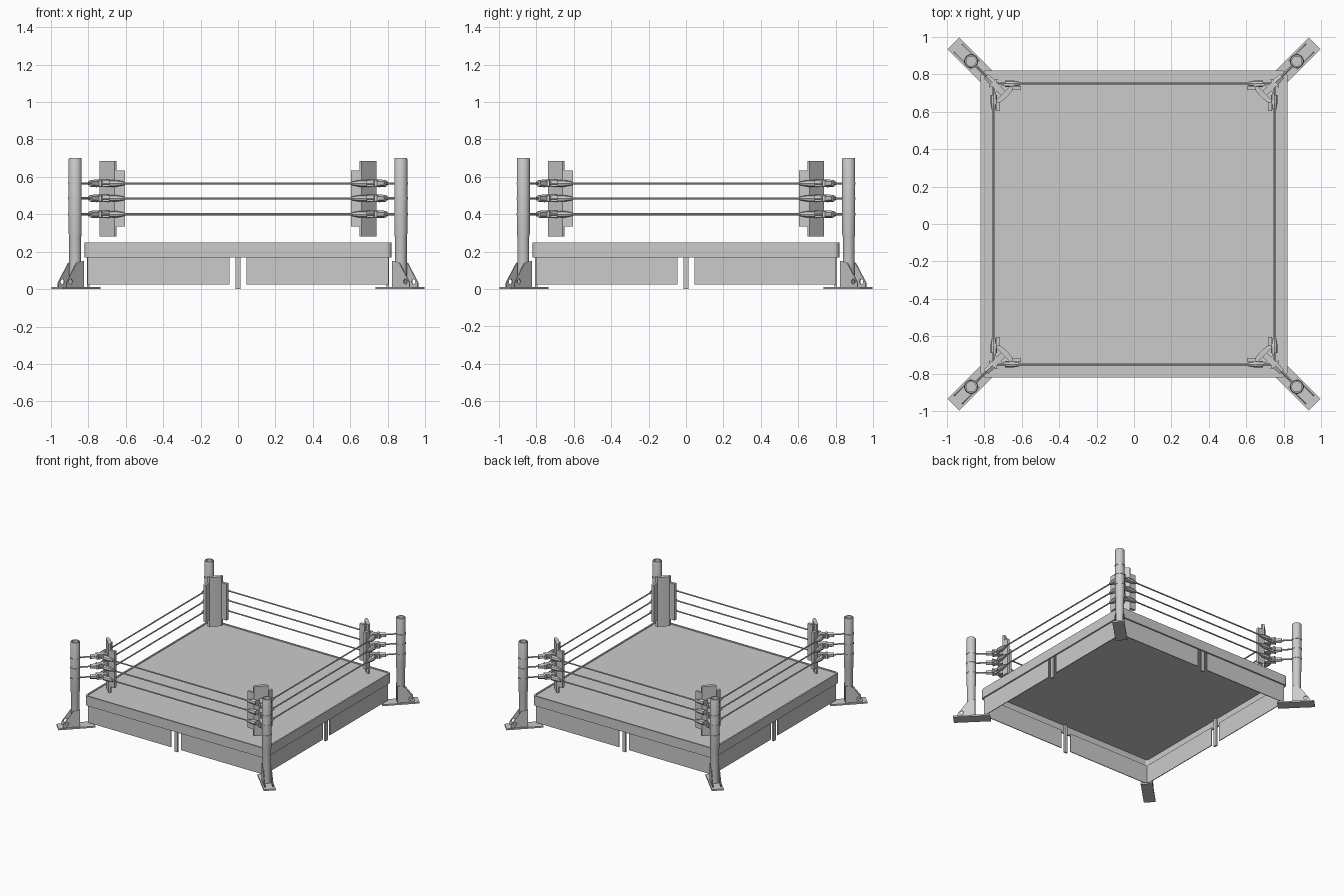
import bpy, bmesh
from math import radians, sqrt, cos, sin, pi
from mathutils import Vector, Matrix

if "Cube" in bpy.data.objects:
    bpy.data.objects.remove(bpy.data.objects["Cube"])

R2 = sqrt(2)
LEVELS = (0.40, 0.485, 0.565)


def box(bm, c, size, rot=0):
    m = Matrix.Translation(c) @ Matrix.Rotation(radians(rot), 4, 'Z') @ Matrix.Diagonal((*size, 1))
    bmesh.ops.create_cube(bm, size=1, matrix=m)


def rod(bm, a, b, r1, r2=None, n=8):
    a, b = Vector(a), Vector(b)
    d = b - a
    m = Matrix.Translation((a + b) / 2) @ d.to_track_quat('Z', 'Y').to_matrix().to_4x4()
    bmesh.ops.create_cone(bm, cap_ends=True, segments=n, radius1=r1,
                          radius2=r1 if r2 is None else r2, depth=d.length, matrix=m)


def lathe(bm, prof, cx, n=12):
    rings = [[bm.verts.new((cx + r * cos(2 * pi * i / n), r * sin(2 * pi * i / n), z))
              for i in range(n)] for r, z in prof]
    for a, b in zip(rings, rings[1:]):
        for i in range(n):
            j = (i + 1) % n
            bm.faces.new((a[i], a[j], b[j], b[i]))
    bm.faces.new(rings[0][::-1])
    bm.faces.new(rings[-1])


def prism(bm, pts, z0, z1):
    f = bm.faces.new([bm.verts.new((x, y, z0)) for x, y in pts])
    top = bmesh.ops.extrude_face_region(bm, geom=[f])['geom']
    bmesh.ops.translate(bm, vec=(0, 0, z1 - z0),
                        verts=[v for v in top if isinstance(v, bmesh.types.BMVert)])
    bmesh.ops.recalc_face_normals(bm, faces=bm.faces)


def finish(name, bm, start=0, count=4, smooth=False):
    # one linked copy of the part for each quarter turn round the ring
    me = bpy.data.meshes.new(name)
    bm.to_mesh(me)
    bm.free()
    if smooth:
        me.shade_smooth()
        me.set_sharp_from_angle(angle=radians(35))
    for k in range(count):
        ob = bpy.data.objects.new(f"{name}_{k + 1}", me)
        bpy.context.collection.objects.link(ob)
        ob.rotation_euler.z = radians(start + 90 * k)


def rounded_square(h, r, n=4):
    out = []
    for k in range(4):
        cx = (h - r) * (1 if k in (0, 3) else -1)
        cy = (h - r) * (1 if k < 2 else -1)
        out += [(cx + r * cos((k + i / n) * pi / 2), cy + r * sin((k + i / n) * pi / 2))
                for i in range(n + 1)]
    return out


# platform: thin canvas deck with a rim and a hanging apron, hollow below
bm = bmesh.new()
prism(bm, rounded_square(0.82, 0.03), 0.17, 0.25)
by_height = sorted(bm.faces, key=lambda f: f.calc_center_median().z)
for face, edge, depth in ((by_height[-1], 0.012, -0.006), (by_height[0], 0.012, -0.066)):
    bmesh.ops.inset_region(bm, faces=[face], thickness=edge)
    bmesh.ops.inset_region(bm, faces=[face], thickness=0.001, depth=depth)
finish("platform", bm, count=1)

# skirt panels, each side split in two
bm = bmesh.new()
for s in (-1, 1):
    box(bm, (s * 0.422, -0.80, 0.103), (0.755, 0.006, 0.156))
finish("skirt_panels", bm)

# slim leg in the middle of each side
bm = bmesh.new()
box(bm, (0, -0.80, 0.118), (0.028, 0.014, 0.236))
finish("middle_leg", bm)

# corner post: hollow top, wider sleeve above a narrower foot
bm = bmesh.new()
P = 0.87 * R2
lathe(bm, [(0.033, 0.005), (0.033, 0.28), (0.036, 0.295), (0.036, 0.695),
           (0.034, 0.70), (0.026, 0.70), (0.026, 0.66)], P)
for z in LEVELS:
    rod(bm, (P, 0, z - 0.006), (P, 0, z + 0.006), 0.0385, n=12)
finish("corner_post", bm, start=45, smooth=True)

# base plates running diagonally outward
bm = bmesh.new()
box(bm, (0.866 * R2, 0, 0.006), (0.198 * R2, 0.09, 0.012))
finish("base_plate", bm, start=45)

# paired gussets with a round hole, from a filled profile
cu = bpy.data.curves.new("gusset_profile", 'CURVE')
cu.dimensions, cu.fill_mode, cu.extrude = '2D', 'BOTH', 0.003
outer = [(0.848 * R2, 0.01), (0.94 * R2, 0.01), (0.94 * R2, 0.035),
         (0.885 * R2, 0.14), (0.848 * R2, 0.15)]
hole = [(0.918 * R2 + 0.014 * cos(i * pi / 6), 0.04 + 0.014 * sin(i * pi / 6)) for i in range(12)]
for pts in (outer, hole):
    sp = cu.splines.new('POLY')
    sp.points.add(len(pts) - 1)
    for p, (x, y) in zip(sp.points, pts):
        p.co = (x, y, 0, 1)
    sp.use_cyclic_u = True
tmp = bpy.data.objects.new("gusset_profile", cu)
bpy.context.collection.objects.link(tmp)
bpy.context.view_layer.update()
flat = bpy.data.meshes.new_from_object(tmp.evaluated_get(bpy.context.evaluated_depsgraph_get()))
bpy.data.objects.remove(tmp)
bm = bmesh.new()
for s in (-1, 1):
    side = flat.copy()
    side.transform(Matrix.Translation((0, s * 0.031, 0)) @ Matrix.Rotation(pi / 2, 4, 'X'))
    bm.from_mesh(side)
    bpy.data.meshes.remove(side)
finish("base_gussets", bm, start=45)

# ropes with padded sleeves near both ends
bm = bmesh.new()
for z in LEVELS:
    rod(bm, (-0.755, -0.75, z), (0.755, -0.75, z), 0.0055)
    for s in (-1, 1):
        rod(bm, (s * 0.69, -0.75, z), (s * 0.65, -0.75, z), 0.018)
        rod(bm, (s * 0.65, -0.75, z), (s * 0.61, -0.75, z), 0.018, 0.010)
finish("rope_set", bm, smooth=True)

# turnbuckles linking the rope corners to each post
bm = bmesh.new()
for z in LEVELS:
    rod(bm, (0.775 * R2, 0, z), (P, 0, z), 0.006)
    rod(bm, (0.79 * R2, 0, z), (0.755 * R2, 0, z), 0.018, 0.021, n=6)
    box(bm, (0.725 * R2, 0, z), (0.06 * R2, 0.034, 0.040))
finish("turnbuckles", bm, start=45)

# tall corner cushion, gently bowed toward the ring
bm = bmesh.new()
d = 0.69 * R2
prism(bm, [(d + 0.014, -0.055), (d + 0.014, 0.055), (d, 0.058), (d - 0.012, 0.045),
           (d - 0.016, 0), (d - 0.012, -0.045), (d, -0.058)], 0.28, 0.685)
finish("corner_cushion", bm, start=45, smooth=True)

# narrow side cushions beside each corner, with straps back to the turnbuckles
bm = bmesh.new()
for s in (-1, 1):
    box(bm, (s * 0.632, -0.727, 0.485), (0.055, 0.022, 0.30))
    for z in LEVELS:
        box(bm, (s * 0.71, -0.742, z), (0.13, 0.012, 0.034), s * 5)
finish("side_cushions", bm)
